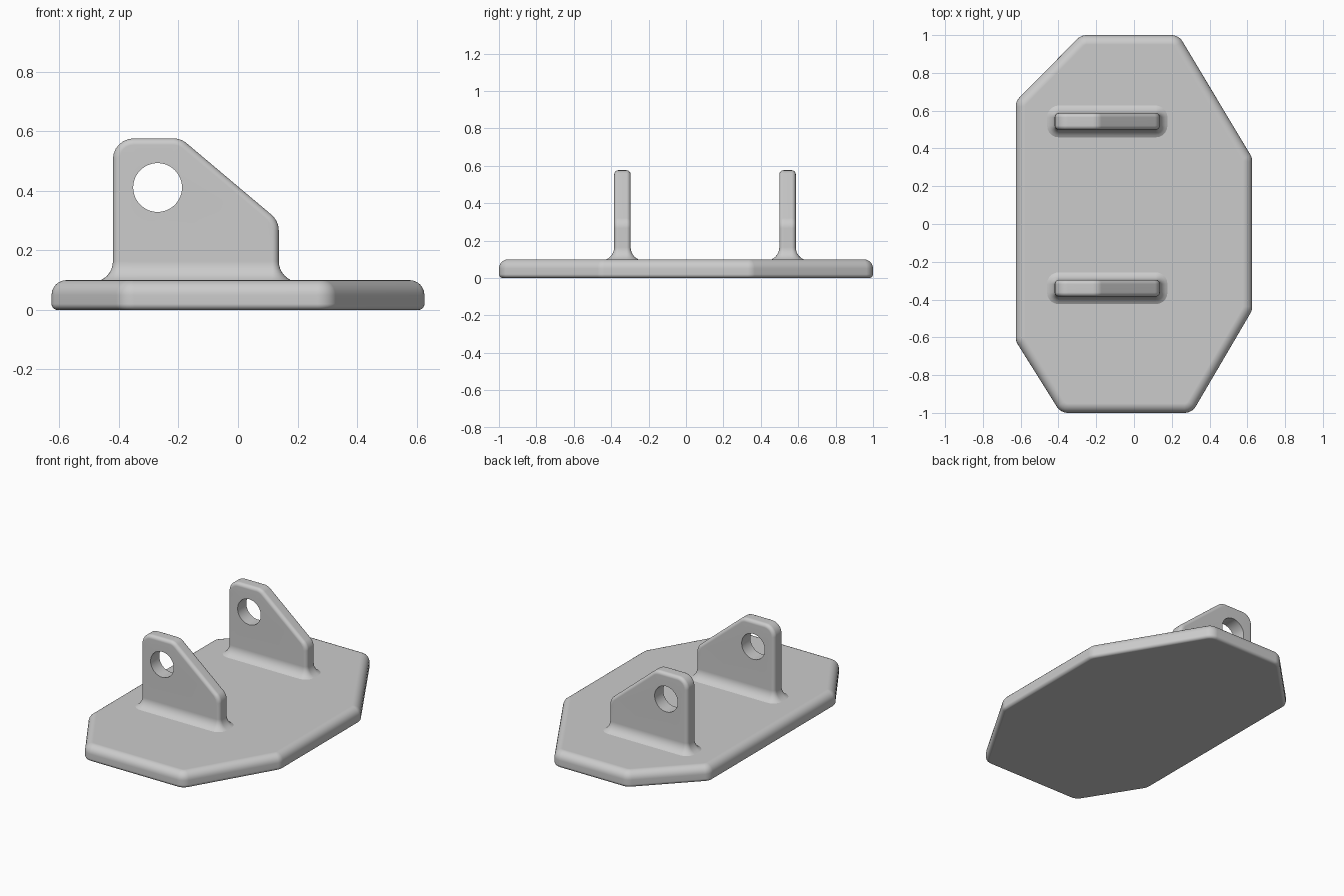
import bpy, bmesh
from math import sin, cos, pi, tan, radians
from mathutils import Vector

if "Cube" in bpy.data.objects:
    bpy.data.objects.remove(bpy.data.objects["Cube"])


def arcs(corners, steps=6):
    """Round the corners (x, y, radius) of a CCW polygon; returns (point, outward normal) pairs."""
    out = []
    n = len(corners)
    for i, (x, y, r) in enumerate(corners):
        p = Vector((x, y))
        a = (p - Vector(corners[i - 1][:2])).normalized()
        b = (Vector(corners[(i + 1) % n][:2]) - p).normalized()
        turn = a.angle(b)
        n0 = Vector((a.y, -a.x))
        centre = p - a * r * tan(turn / 2) - n0 * r
        for k in range(steps + 1):
            t = turn * k / steps
            nrm = Vector((n0.x * cos(t) - n0.y * sin(t), n0.x * sin(t) + n0.y * cos(t)))
            out.append((centre + nrm * r, nrm))
    return out


def strip(bm, a, b, closed=True):
    n = len(a)
    for i in range(n if closed else n - 1):
        j = (i + 1) % n
        bm.faces.new((a[i], a[j], b[j], b[i]))


def finish(bm, name):
    bmesh.ops.recalc_face_normals(bm, faces=bm.faces[:])
    me = bpy.data.meshes.new(name)
    bm.to_mesh(me)
    bm.free()
    ob = bpy.data.objects.new(name, me)
    bpy.context.collection.objects.link(ob)
    bpy.ops.object.select_all(action='DESELECT')
    ob.select_set(True)
    bpy.context.view_layer.objects.active = ob
    bpy.ops.object.shade_smooth_by_angle(angle=radians(32))
    wn = ob.modifiers.new("weighted_normals", 'WEIGHTED_NORMAL')
    wn.keep_sharp = True
    return ob


# Base plate: eight-sided outline with a wide top round and a narrow bottom round
T, TOP_R, BOT_R, C = 0.10, 0.05, 0.02, 0.07
outline = arcs([(x, y, C) for x, y in (
    (-0.388, -1), (0.307, -1), (0.626, -0.456), (0.626, 0.35),
    (0.237, 1), (-0.28, 1), (-0.626, 0.65), (-0.626, -0.62))])
layers = []
for k in range(7):
    a = pi / 2 * k / 6
    layers.append((BOT_R * (1 - sin(a)), BOT_R * (1 - cos(a))))
for k in range(7):
    a = pi / 2 * k / 6
    layers.append((TOP_R * (1 - cos(a)), T - TOP_R + TOP_R * sin(a)))
bm = bmesh.new()
loops = [[bm.verts.new((*(p - n * d), z)) for p, n in outline] for d, z in layers]
for a, b in zip(loops, loops[1:]):
    strip(bm, a, b)
bm.faces.new(loops[0])
bm.faces.new(loops[-1])
finish(bm, "base_plate")


# Lug: rounded side profile with a pin hole, flaring into the plate
def lug(name, yc):
    x0, x1, half, r, fr = -0.42, 0.137, 0.044, 0.022, 0.07
    flare = radians(65)
    zb = T + fr * sin(flare)
    tops = arcs([(x0, 0, 0.01), (x1, 0, 0.01), (x1, 0.299, 0.07),
                 (-0.192, 0.576, 0.07), (x0, 0.576, 0.07)])[14:]
    prof = [(Vector((x1, zb)), Vector((1, 0)))] + tops + [(Vector((x0, zb)), Vector((-1, 0)))]
    bm = bmesh.new()
    # rounded edges across the thickness
    angles = [(s, s * pi / 2 * k / 5) for s, ks in ((-1, range(5, -1, -1)), (1, range(6))) for k in ks]
    rows = []
    for s, a in angles:
        y = yc + s * (half - r) + r * sin(a)
        d = r * (1 - cos(a))
        rows.append([bm.verts.new(((p - n * d).x, y, (p - n * d).y)) for p, n in prof])
    for a, b in zip(rows, rows[1:]):
        strip(bm, a, b, closed=False)
    # flat sides with the pin hole
    rings = []
    for row in (rows[0], rows[-1]):
        y = row[0].co.y
        ring = [bm.verts.new((-0.27 + 0.082 * cos(2 * pi * i / 48), y, 0.411 + 0.082 * sin(2 * pi * i / 48)))
                for i in range(48)]
        rings.append(ring)
        edges = []
        for loop in (row, ring):
            for i, v in enumerate(loop):
                w = loop[(i + 1) % len(loop)]
                edges.append(bm.edges.get((v, w)) or bm.edges.new((v, w)))
        bmesh.ops.triangle_fill(bm, edges=edges, use_beauty=True)
    strip(bm, rings[0], rings[1])
    # flared foot
    foot = [(row[0], cos(a), sin(a)) for row, (s, a) in zip(rows, angles)]
    foot += [(row[-1], -cos(a), sin(a)) for row, (s, a) in list(zip(rows, angles))[::-1]]
    prev = [f[0] for f in foot]
    for k in range(1, 7):
        t = flare * k / 6
        d, z = fr * (1 - cos(t)), zb - fr * sin(t)
        cur = [bm.verts.new((v.co.x + nx * d, v.co.y + ny * d, z)) for v, nx, ny in foot]
        strip(bm, prev, cur)
        prev = cur
    finish(bm, name)


for name, yc in (("front_lug", -0.34), ("back_lug", 0.543)):
    lug(name, yc)
